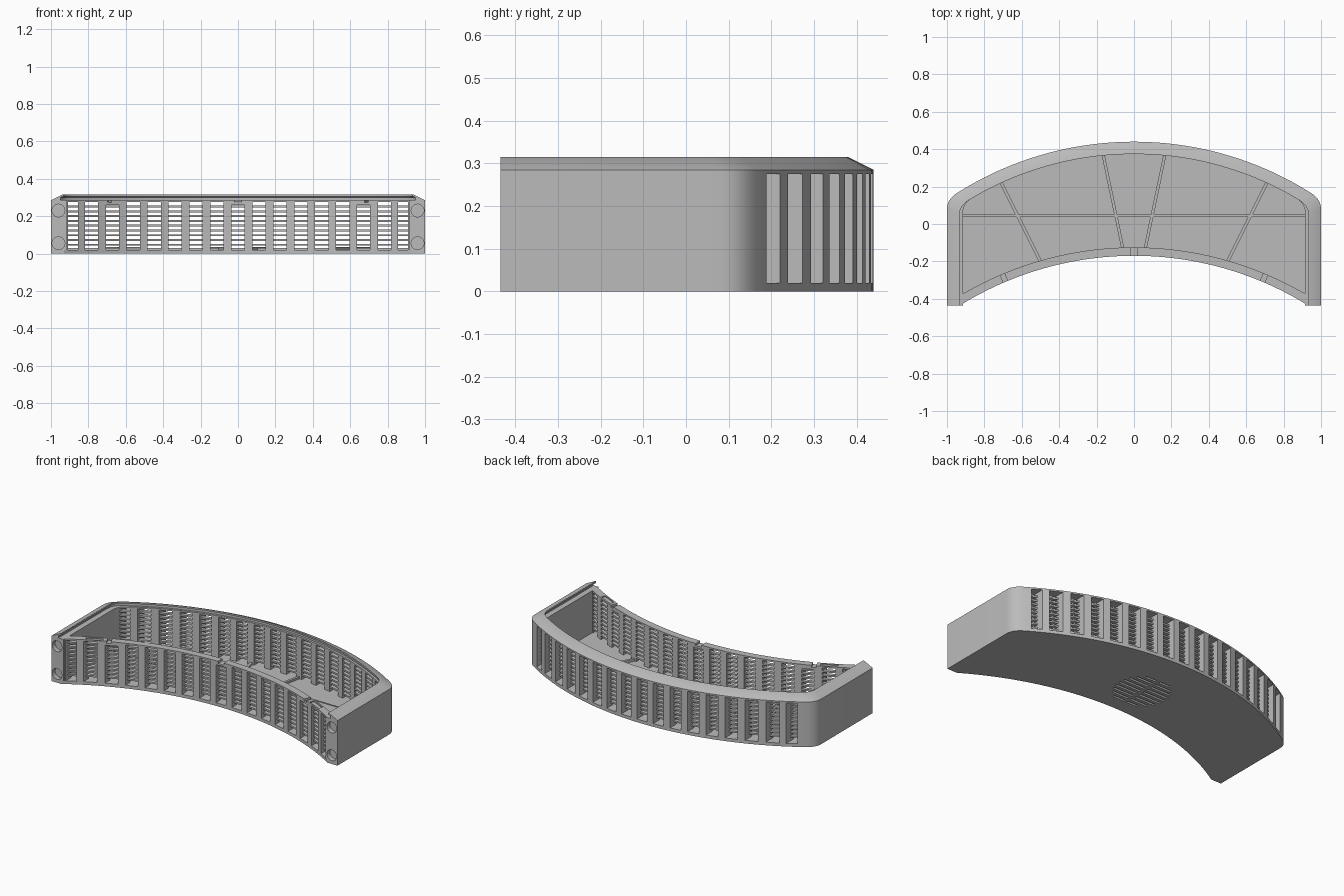
import bpy, bmesh, math
from mathutils import Matrix, Vector

if "Cube" in bpy.data.objects:
    bpy.data.objects.remove(bpy.data.objects["Cube"])

grey = bpy.data.materials.new("plain grey")
grey.use_nodes = True
GREY = (0.5, 0.5, 0.5, 1)
grey.diffuse_color = GREY
grey.node_tree.nodes["Principled BSDF"].inputs["Base Color"].default_value = GREY

BACK_R, BACK_Y = 1.77, -1.33      # back arc radius and centre
FRONT_R, FRONT_Y = 1.765, -1.935  # front arc radius and centre
END_Y = -0.435
FLOOR = 0.02
PITCH = 0.112


def finish(bm, name):
    bmesh.ops.recalc_face_normals(bm, faces=bm.faces)
    mesh = bpy.data.meshes.new(name)
    bm.to_mesh(mesh)
    bm.free()
    mesh.materials.append(grey)
    ob = bpy.data.objects.new(name, mesh)
    bpy.context.collection.objects.link(ob)
    return ob


def activate(ob):
    bpy.ops.object.select_all(action='DESELECT')
    ob.select_set(True)
    bpy.context.view_layer.objects.active = ob


def smooth(ob):
    activate(ob)
    bpy.ops.object.shade_smooth_by_angle(angle=math.radians(30))


def cut(ob, cutter):
    mod = ob.modifiers.new("cut", 'BOOLEAN')
    mod.operation, mod.solver, mod.object = 'DIFFERENCE', 'EXACT', cutter
    activate(ob)
    bpy.ops.object.modifier_apply(modifier=mod.name)
    bpy.data.objects.remove(cutter)


def arc(radius, cy, half, n=48):
    """Points on an arc from x = half to x = -half."""
    a = math.asin(half / radius)
    return [(radius * math.sin(t), cy + radius * math.cos(t))
            for t in (a - 2 * a * i / n for i in range(n + 1))]


def shell_path(side, back):
    """Side, rounded corner, back arc, corner, side, moved inward."""
    x, r = 1 - side, BACK_R - back
    corner = Vector((x, BACK_Y + math.sqrt(r * r - x * x)))
    curve = arc(r, BACK_Y, x - 0.05)
    start, end = corner - Vector((0, 0.05)), Vector(curve[0])
    bend = [(1 - t) ** 2 * start + 2 * t * (1 - t) * corner + t * t * end
            for t in (i / 6 for i in range(6))]
    half = [(x, END_Y)] + [tuple(p) for p in bend]
    return half + curve + [(-px, py) for px, py in reversed(half)]


def loft(bm, rows):
    """Closed section carried along a path; each row is one section corner."""
    rows = [[bm.verts.new(p) for p in row] for row in rows]
    for k, row in enumerate(rows):
        nxt = rows[(k + 1) % len(rows)]
        for i in range(len(row) - 1):
            bm.faces.new((row[i], row[i + 1], nxt[i + 1], nxt[i]))
    for end in (0, -1):
        bm.faces.new([row[end] for row in rows])


def arc_band(bm, r_in, r_out, cy, half, z0, z1):
    section = [(r_in, z0), (r_in, z1), (r_out, z1), (r_out, z0)]
    loft(bm, [[(x, y, z) for x, y in arc(r, cy, half)] for r, z in section])


def box(bm, centre, size, turn=0):
    m = Matrix.Translation(centre) @ Matrix.Rotation(turn, 4, 'Z') @ Matrix.Diagonal((*size, 1))
    bmesh.ops.create_cube(bm, size=1, matrix=m)


def slots(bm, y, depth, short):
    """Row of tall window openings."""
    for i in range(-8, 9):
        top = 0.26 if abs(i) in short else 0.275
        x, w = i * PITCH, 0.07
        if abs(i) == 8:
            x, w = math.copysign(0.882, i), 0.055
        box(bm, (x, y, top / 2), (w, depth, top))


def end_holes(bm):
    for x in (-0.96, 0.96):
        for z in (0.055, 0.23):
            m = Matrix.Translation((x, END_Y, z)) @ Matrix.Rotation(math.pi / 2, 4, 'X')
            bmesh.ops.create_cone(bm, cap_ends=True, segments=32, radius1=0.034,
                                  radius2=0.034, depth=0.06, matrix=m)


# Floor plate with shallow vent grooves underneath
bm = bmesh.new()
outline = shell_path(0, 0) + list(reversed(arc(FRONT_R, FRONT_Y, 0.93)))
bottom = bm.faces.new([bm.verts.new((x, y, 0)) for x, y in outline])
lift = bmesh.ops.extrude_face_region(bm, geom=[bottom])["geom"]
bmesh.ops.translate(bm, vec=(0, 0, FLOOR),
                    verts=[v for v in lift if isinstance(v, bmesh.types.BMVert)])
floor = finish(bm, "floor_plate")
bm = bmesh.new()
for row in range(-4, 5):
    reach = math.sqrt(0.165 ** 2 - (row * 0.035) ** 2)
    for s in (-1, 1):
        box(bm, (s * (reach / 2 + 0.005), 0.07 + row * 0.035, 0), (reach - 0.01, 0.014, 0.02))
cut(floor, finish(bm, "vent_cutter"))
smooth(floor)

# Side and back wall with chamfered top and lid groove
section = [(0, 0, FLOOR), (0, 0, 0.285), (0.06, 0.06, 0.315), (0.066, 0.066, 0.315),
           (0.066, 0.066, 0.305), (0.05, 0.05, 0.3), (0.05, 0.05, 0.285),
           (0.085, 0.064, 0.285), (0.085, 0.064, FLOOR)]
bm = bmesh.new()
loft(bm, [[(x, y, z) for x, y in shell_path(s, b)] for s, b, z in section])
shell = finish(bm, "side_and_back_wall")
bm = bmesh.new()
slots(bm, 0.3, 0.5, ())
end_holes(bm)
cut(shell, finish(bm, "back_slot_cutter"))
smooth(shell)

# Front wall with slots, clip notches and pockets
bm = bmesh.new()
arc_band(bm, FRONT_R, FRONT_R + 0.045, FRONT_Y, 0.93, FLOOR, 0.285)
front = finish(bm, "front_wall")
bm = bmesh.new()
slots(bm, -0.28, 0.4, (0, 6))
end_holes(bm)
box(bm, (0, -0.15, 0.29), (0.04, 0.1, 0.036))
for s in (-1, 1):
    box(bm, (s * 0.695, -0.29, 0.29), (0.025, 0.12, 0.036), -s * 0.4)
    box(bm, (s * 0.775, -0.325, 0.29), (0.1, 0.028, 0.024), -s * 0.45)
cut(front, finish(bm, "front_slot_cutter"))
smooth(front)

# Horizontal grille bars behind the openings
for name, r_in, r_out, cy in (("back_grille_bars", BACK_R - 0.06, BACK_R - 0.036, BACK_Y),
                              ("front_grille_bars", FRONT_R + 0.02, FRONT_R + 0.043, FRONT_Y)):
    bm = bmesh.new()
    for k in range(9):
        z = 0.042 + k * 0.0255
        arc_band(bm, r_in, r_out, cy, 0.918, z, z + 0.01)
    smooth(finish(bm, name))

# Low ribs across the floor
bm = bmesh.new()
for s in (-1, 1):
    for a, b in (((0.71, 0.22), (0.5, -0.2)), ((0.165, 0.37), (0.06, -0.13))):
        a, b = Vector((s * a[0], a[1])), Vector((s * b[0], b[1]))
        mid, d = (a + b) / 2, b - a
        box(bm, (mid.x, mid.y, 0.026), (d.length, 0.016, 0.016), math.atan2(d.y, d.x))
    box(bm, (s * 0.39, 0.18, 0.021), (0.52, 0.006, 0.006))
box(bm, (0, 0.045, 0.024), (1.83, 0.014, 0.012))
box(bm, (0, 0.07, 0.021), (1.83, 0.005, 0.004))
finish(bm, "floor_ribs")
